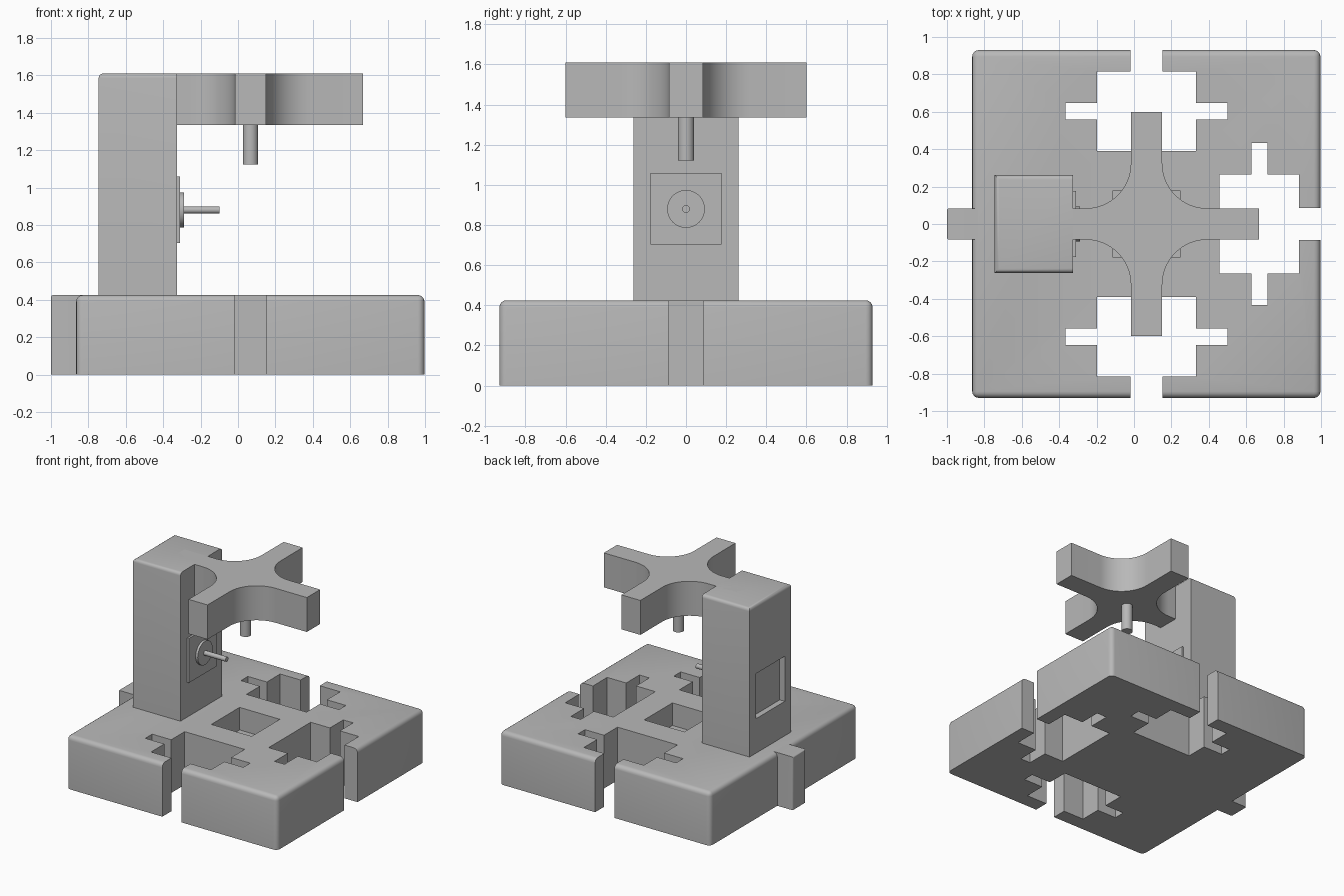
import bpy, bmesh, math
from mathutils import Matrix, Vector

cube = bpy.data.objects.get("Cube")
if cube:
    bpy.data.objects.remove(cube, do_unlink=True)

CX = 0.067          # centre of the base, arms and slots
DECK = 0.425        # top of the base
TOP = 1.61          # top of the tower and cross

grey = bpy.data.materials.new("plain_grey")
grey.use_nodes = True
grey.diffuse_color = (0.48, 0.48, 0.48, 1)
grey.node_tree.nodes["Principled BSDF"].inputs["Base Color"].default_value = grey.diffuse_color


def finish(name, bm):
    bmesh.ops.recalc_face_normals(bm, faces=bm.faces)
    mesh = bpy.data.meshes.new(name)
    bm.to_mesh(mesh)
    bm.free()
    mesh.materials.append(grey)
    obj = bpy.data.objects.new(name, mesh)
    bpy.context.collection.objects.link(obj)
    return obj


def activate(obj):
    bpy.ops.object.select_all(action='DESELECT')
    obj.select_set(True)
    bpy.context.view_layer.objects.active = obj


def smooth(obj):
    activate(obj)
    bpy.ops.object.shade_smooth_by_angle(angle=math.radians(30))


def box(name, lo, hi, radius=0, rounded=None):
    """Box between two corners; edges chosen by the rule are rounded."""
    lo, hi = Vector(lo), Vector(hi)
    bm = bmesh.new()
    bmesh.ops.create_cube(bm, size=1)
    for v in bm.verts:
        v.co = Vector([lo[i] + (v.co[i] + 0.5) * (hi[i] - lo[i]) for i in range(3)])
    if radius:
        edges = [e for e in bm.edges if rounded(*[v.co for v in e.verts])]
        bmesh.ops.bevel(bm, geom=edges, offset=radius, segments=4,
                        profile=0.5, affect='EDGES')
    return finish(name, bm)


def prism(name, outline, z0, z1):
    bm = bmesh.new()
    face = bm.faces.new([bm.verts.new((x, y, z0)) for x, y in outline])
    new = bmesh.ops.extrude_face_region(bm, geom=[face])["geom"]
    bmesh.ops.translate(bm, vec=(0, 0, z1 - z0),
                        verts=[g for g in new if isinstance(g, bmesh.types.BMVert)])
    return finish(name, bm)


def rod(name, radius, start, end):
    start, end = Vector(start), Vector(end)
    axis = end - start
    turn = Vector((0, 0, 1)).rotation_difference(axis).to_matrix().to_4x4()
    bm = bmesh.new()
    bmesh.ops.create_cone(bm, cap_ends=True, segments=40, radius1=radius,
                          radius2=radius, depth=axis.length,
                          matrix=Matrix.Translation((start + end) / 2) @ turn)
    obj = finish(name, bm)
    smooth(obj)
    return obj


def cut(target, cutter):
    cutter.hide_render = True
    mod = target.modifiers.new("cut", 'BOOLEAN')
    mod.operation = 'DIFFERENCE'
    mod.solver = 'EXACT'
    mod.object = cutter
    activate(target)
    bpy.ops.object.modifier_apply(modifier=mod.name)
    bpy.data.objects.remove(cutter, do_unlink=True)


def upright(a, b):
    return abs(a.z - b.z) > 0.1


# Base slab, rounded on the top rim and the corners
base = box("base", (-0.865, -0.93, 0), (0.997, 0.93, DECK), 0.035,
           lambda a, b: upright(a, b) or a.z > 0.1)

# Keyed slots: neck, body and ears, turned to three sides
half = [(1.2, 0.085), (0.815, 0.085), (0.815, 0.265), (0.647, 0.265), (0.647, 0.433),
        (0.56, 0.433), (0.56, 0.265), (0.39, 0.265)]
slot = half + [(u, -v) for u, v in reversed(half)]
for angle in (-90, 0, 90):
    c, s = math.cos(math.radians(angle)), math.sin(math.radians(angle))
    pts = [(CX + u * c - v * s, u * s + v * c) for u, v in slot]
    cut(base, prism("slot_cutter", pts, -0.1, DECK + 0.1))

# Square well in the middle of the base
cut(base, box("well_cutter", (CX - 0.178, -0.178, DECK - 0.18), (CX + 0.178, 0.178, DECK + 0.1)))
smooth(base)

# Locking tab on the side of the base
tab = box("side_tab", (-1, -0.083, 0), (-0.835, 0.083, DECK), 0.012,
          lambda a, b: a.x < -0.9 and b.x < -0.9 and (upright(a, b) or a.z > 0.1))
smooth(tab)

# Tower with rounded top edges and a square recess in its outer face
tower = box("tower", (-0.745, -0.262, DECK - 0.01), (-0.325, 0.262, TOP), 0.025,
            lambda a, b: min(a.z, b.z) > 1 and min(a.x, b.x) < -0.5)
cut(tower, box("recess_cutter", (-0.9, -0.183, 0.7), (-0.7, 0.183, 1.06)))
smooth(tower)

# Square plate, disc and pin on the inner face of the tower
box("square_plate", (-0.34, -0.177, 0.703), (-0.309, 0.177, 1.058))
rod("disc", 0.094, (-0.32, 0, 0.88), (-0.29, 0, 0.88))
rod("side_pin", 0.019, (-0.3, 0, 0.88), (-0.098, 0, 0.88))

# Four-armed cross with concave fillets between the arms
ARM, REACH, FILLET = 0.084, 0.6, 0.24
cross = []
for quarter in range(4):
    a = quarter * math.pi / 2
    c, s = math.cos(a), math.sin(a)
    side = [(REACH, -ARM), (REACH, ARM)]
    for i in range(17):
        t = math.pi / 2 * i / 16
        side.append((ARM + FILLET * (1 - math.sin(t)), ARM + FILLET * (1 - math.cos(t))))
    cross += [(CX + u * c - v * s, u * s + v * c) for u, v in side]
smooth(prism("cross_arms", cross, 1.335, TOP))

# Pin hanging under the cross
rod("hanging_pin", 0.041, (CX, 0, 1.122), (CX, 0, 1.345))
